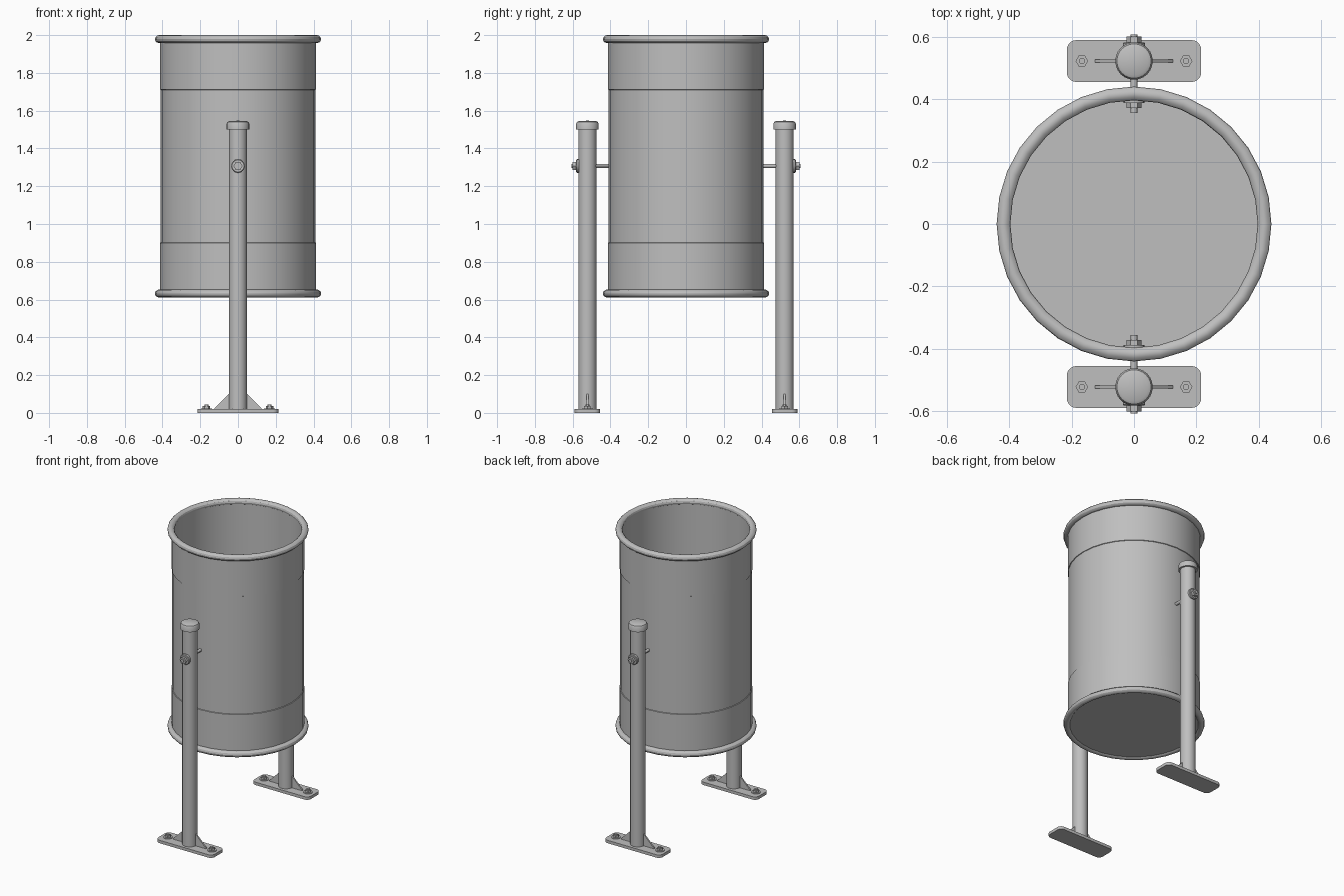
import bpy, bmesh
from math import pi, cos, sin
from mathutils import Matrix, Vector

old = bpy.data.objects.get("Cube")
if old:
    bpy.data.objects.remove(old, do_unlink=True)

metal = bpy.data.materials.new("grey metal")
metal.use_nodes = True
grey = (0.52, 0.52, 0.52, 1)
metal.diffuse_color = grey
metal.node_tree.nodes["Principled BSDF"].inputs["Base Color"].default_value = grey


def finish(name, bm, matrix=Matrix()):
    bmesh.ops.remove_doubles(bm, verts=bm.verts, dist=1e-5)
    bmesh.ops.recalc_face_normals(bm, faces=bm.faces)
    mesh = bpy.data.meshes.new(name)
    bm.to_mesh(mesh)
    bm.free()
    mesh.materials.append(metal)
    ob = bpy.data.objects.new(name, mesh)
    ob.matrix_world = matrix
    bpy.context.collection.objects.link(ob)
    bpy.ops.object.select_all(action='DESELECT')
    ob.select_set(True)
    bpy.context.view_layer.objects.active = ob
    bpy.ops.object.shade_smooth_by_angle(angle=pi / 6)
    return ob


def lathe(name, profile, sides, matrix=Matrix(), closed=False):
    """Turn (radius, height) points around the local z axis."""
    bm = bmesh.new()
    vs = [bm.verts.new((r, 0, z)) for r, z in profile]
    edges = [bm.edges.new(p) for p in zip(vs, vs[1:])]
    if closed:
        edges.append(bm.edges.new((vs[-1], vs[0])))
    bmesh.ops.spin(bm, geom=vs + edges, cent=(0, 0, 0), axis=(0, 0, 1),
                   angle=2 * pi, steps=sides, use_merge=True)
    return finish(name, bm, matrix)


def rod(name, radius, low, high, sides, matrix=Matrix(), bevel=0.0):
    return lathe(name, [(0, low), (radius, low), (radius, high - bevel),
                        (radius - bevel, high), (0, high)], sides, matrix)


def prism(name, outline, thickness, matrix):
    """Extrude an xy outline along local z."""
    bm = bmesh.new()
    face = bm.faces.new([bm.verts.new((x, y, 0)) for x, y in outline])
    new = bmesh.ops.extrude_face_region(bm, geom=[face])["geom"]
    bmesh.ops.translate(bm, vec=(0, 0, thickness),
                        verts=[v for v in new if isinstance(v, bmesh.types.BMVert)])
    return finish(name, bm, matrix)


# Bin shell with slightly wider bands at top and bottom, open above
lathe("bin_shell", [(0, 0.62), (0.414, 0.62), (0.414, 0.9), (0.41, 0.902),
                    (0.41, 1.71), (0.414, 1.712), (0.414, 1.98),
                    (0.4, 1.98), (0.4, 0.635), (0, 0.635)], 32)

# Rolled rims
for name, z in (("top_rim", 1.979), ("bottom_rim", 0.632)):
    ring = [(0.418 + 0.022 * cos(a * pi / 6), z + 0.021 * sin(a * pi / 6))
            for a in range(12)]
    lathe(name, ring, 32, closed=True)

# Rounded base plate outline
plate = []
for i, (sx, sy) in enumerate(((1, 1), (-1, 1), (-1, -1), (1, -1))):
    for k in range(6):
        a = (i + k / 5) * pi / 2
        plate.append((sx * 0.185 + 0.03 * cos(a), sy * 0.037 + 0.03 * sin(a)))

for side, s in (("front", -1), ("back", 1)):
    at = Matrix.Translation((0, s * 0.522, 0))

    # Post, cap and base plate
    rod(side + "_post", 0.048, 0.015, 1.51, 24, at)
    lathe(side + "_post_cap", [(0, 1.5), (0.06, 1.5), (0.06, 1.53),
                               (0.055, 1.54), (0.045, 1.545), (0, 1.547)], 24, at)
    prism(side + "_base_plate", plate, 0.02, at)

    for end, d in (("left", 1), ("right", -1)):
        # Triangular gusset beside the post
        upright = at @ Matrix.Translation((0, 0.005, 0)) @ Matrix.Rotation(pi / 2, 4, 'X')
        prism(f"{side}_{end}_gusset",
              [(d * 0.04, 0.015), (d * 0.125, 0.015), (d * 0.125, 0.024),
               (d * 0.048, 0.1), (d * 0.04, 0.1)], 0.01, upright)

        # Anchor washer, nut and stud
        foot = at @ Matrix.Translation((d * 0.167, 0, 0))
        rod(f"{side}_{end}_anchor_washer", 0.029, 0.018, 0.024, 16, foot)
        rod(f"{side}_{end}_anchor_nut", 0.02, 0.022, 0.037, 6, foot)
        rod(f"{side}_{end}_anchor_stud", 0.01, 0.022, 0.044, 12, foot)

    # Pivot bolt, running outward through the shell and post
    outward = Vector((0, s, 0)).to_track_quat('Z', 'Y').to_matrix().to_4x4()
    pivot = Matrix.Translation((0, 0, 1.307)) @ outward
    rod(side + "_pivot_bolt", 0.011, 0.355, 0.607, 12, pivot)
    rod(side + "_inner_nut", 0.024, 0.372, 0.39, 6, pivot)
    rod(side + "_inner_washer", 0.034, 0.387, 0.4, 16, pivot)
    rod(side + "_outer_washer", 0.036, 0.566, 0.582, 16, pivot, 0.004)
    rod(side + "_outer_nut", 0.024, 0.578, 0.6, 6, pivot)
